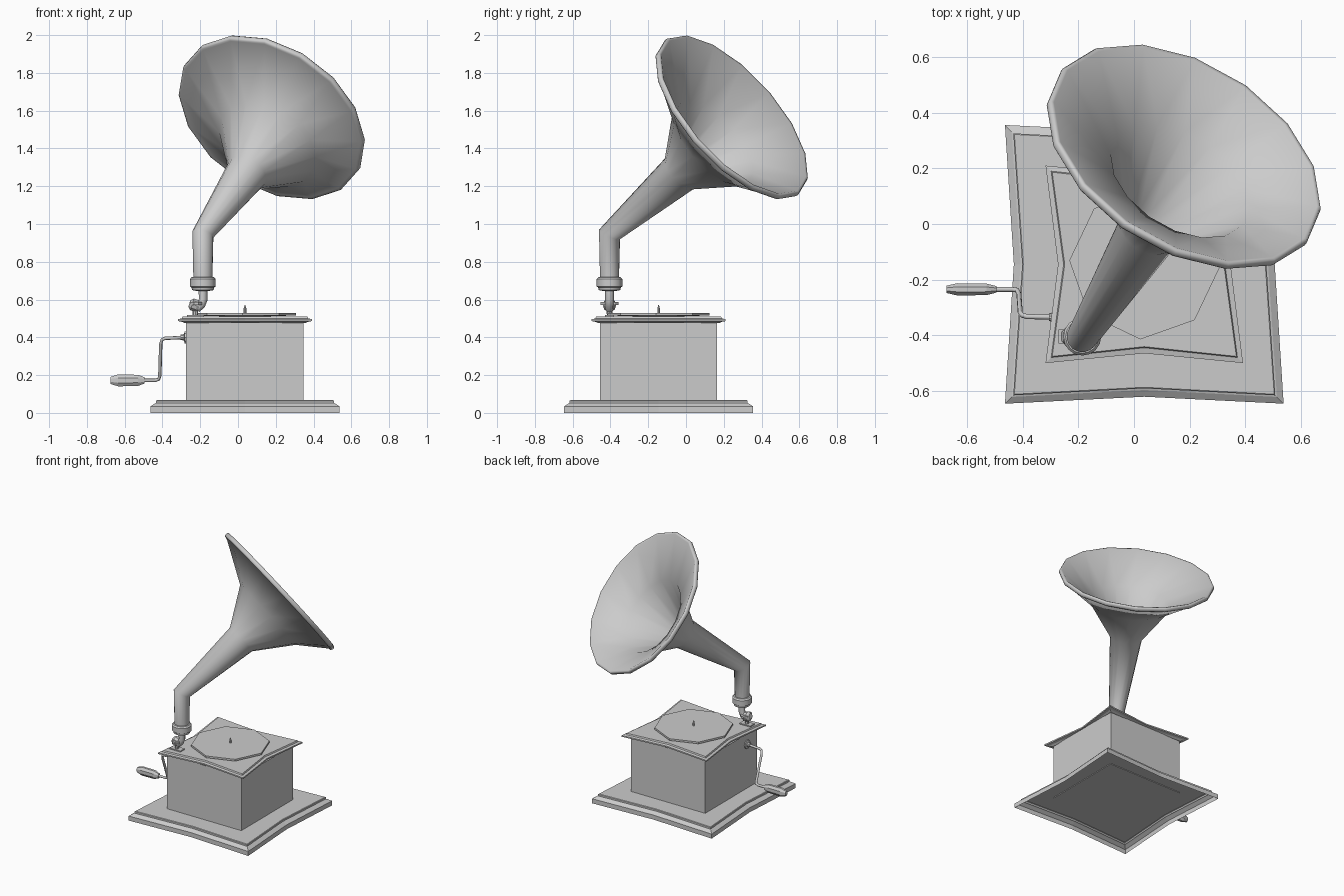
import bpy, bmesh, math
from mathutils import Vector

if "Cube" in bpy.data.objects:
    bpy.data.objects.remove(bpy.data.objects["Cube"])

CX, CY = 0.037, -0.145            # cabinet centre
PIVOT = Vector((-0.186, -0.405, 0.0))   # foot of the horn


def loft(name, rings, smooth=None, bottom=True, top=True):
    """Skin a list of equal-length rings, capping the ends if wanted."""
    bm = bmesh.new()
    vs = [[bm.verts.new(p) for p in ring] for ring in rings]
    n = len(rings[0])
    for a, b in zip(vs, vs[1:]):
        for i in range(n):
            j = (i + 1) % n
            bm.faces.new((a[i], a[j], b[j], b[i]))
    if bottom:
        bm.faces.new(vs[0][::-1])
    if top:
        bm.faces.new(vs[-1])
    bmesh.ops.recalc_face_normals(bm, faces=bm.faces)
    me = bpy.data.meshes.new(name)
    bm.to_mesh(me)
    bm.free()
    ob = bpy.data.objects.new(name, me)
    bpy.context.collection.objects.link(ob)
    if smooth:
        bpy.ops.object.select_all(action='DESELECT')
        ob.select_set(True)
        bpy.context.view_layer.objects.active = ob
        bpy.ops.object.shade_smooth_by_angle(angle=math.radians(smooth))
    return ob


def ring(c, u, v, ru, rv, n, phase=0.0):
    return [c + u * ru * math.cos(phase + math.tau * i / n)
            + v * rv * math.sin(phase + math.tau * i / n) for i in range(n)]


X, Y, Z = Vector((1, 0, 0)), Vector((0, 1, 0)), Vector((0, 0, 1))


def lathe(name, origin, axis, profile, n, flat=1.0, smooth=None, phase=0.0):
    """Turned part: profile of (distance along axis, radius)."""
    u = X if abs(axis.x) < 0.9 else Y
    u = (u - axis * u.dot(axis)).normalized()
    v = axis.cross(u)
    return loft(name, [ring(origin + axis * d, u, v, r * flat, r, n, phase)
                       for d, r in profile], smooth)


def tube(name, pts, r, n=8):
    """Round rod following a path of points."""
    pts = [Vector(p) for p in pts]
    rings = []
    u = None
    for i, p in enumerate(pts):
        t = (pts[min(i + 1, len(pts) - 1)] - pts[max(i - 1, 0)]).normalized()
        if u is None:
            u = t.orthogonal()
        u = (u - t * u.dot(t)).normalized()
        rings.append(ring(p, u, t.cross(u), r, r, n))
    return loft(name, rings, 50)


def plate(name, half, inset_x, inset_y, profile):
    """Moulded square slab, open underneath, with sides bowed inwards."""
    rings = []
    for off, z in profile:
        h = half + off
        mx, my = h - inset_x, h - inset_y
        rings.append([Vector((CX + x, CY + y, z)) for x, y in
                      ((-h, -h), (0, -my), (h, -h), (mx, 0),
                       (h, h), (0, my), (-h, h), (-mx, 0))])
    return loft(name, rings, bottom=False)


def box(name, x0, x1, y0, y1, z0, z1, top=True):
    return loft(name, [[Vector((x, y, z)) for x, y in
                        ((x0, y0), (x1, y0), (x1, y1), (x0, y1))] for z in (z0, z1)], top=top)


# Cabinet: hollow plinth, body and lid
plate("plinth", 0.501, 0.032, 0.025,
      [(0, 0.0), (0, 0.034), (-0.024, 0.05), (-0.03, 0.052), (-0.03, 0.064), (-0.034, 0.067)])
box("cabinet_body", CX - 0.312, CX + 0.31, CY - 0.31, CY + 0.308, 0.062, 0.478, top=False)
plate("cabinet_lid", 0.355, 0.045, 0.035,
      [(-0.08, 0.475), (-0.035, 0.475), (-0.022, 0.482), (0, 0.486), (0, 0.496),
       (-0.02, 0.5), (-0.024, 0.51)])

# Turntable and spindle
C = Vector((CX, CY, 0))
lathe("turntable", C, Z, [(0.508, 0.03), (0.516, 0.27), (0.53, 0.27)], 8,
      phase=math.radians(-3))
lathe("spindle", C, Z, [(0.528, 0.007), (0.553, 0.007), (0.57, 0.002)], 8)

# Horn: upright neck, mitred elbow, flaring bell with rolled rim and hollow inside
n_dir = Vector((0.42, 0.675, 0.607)).normalized()
side = Z.cross(n_dir).normalized()
elbow = PIVOT + Z * 0.945
mid = (Z + n_dir).normalized()
stretch = 1 / mid.dot(Z)
SIDES, PH = 16, -0.1
rings = [ring(PIVOT + Z * 0.68, side, Z.cross(side), 0.05, 0.05, SIDES, PH),
         ring(elbow, side, mid.cross(side), 0.056, 0.056 * stretch, SIDES, PH)]
throat = Vector((0.047, -0.031, 1.271))
flare = Vector((0.155, 0.136, 1.421))
mouth = Vector((0.18, 0.243, 1.566))
bell = [(throat, 0, 0.112), (flare, 0, 0.281), (mouth, -0.018, 0.522), (mouth, -0.02, 0.532),
        (mouth, -0.012, 0.54), (mouth, 0.004, 0.541), (mouth, 0.014, 0.535),
        (mouth, 0.012, 0.522), (flare, 0.025, 0.275), (throat, 0.015, 0.105),
        (elbow, 0.06, 0.05)]
for centre, d, r in bell:
    rings.append(ring(centre + n_dir * d, side, n_dir.cross(side), r, r, SIDES, PH))
loft("horn", rings, 85)
lathe("horn_collar", PIVOT, Z, [(0.645, 0.03), (0.65, 0.057), (0.664, 0.06), (0.669, 0.068),
                                (0.708, 0.068), (0.718, 0.06), (0.72, 0.045)], 16, smooth=35)

# Tone arm, sound box, needle and foot plate under the horn
px, py = PIVOT.x, PIVOT.y
tube("tone_arm", [(px, py, 0.66), (px + 0.002, py, 0.6), (px - 0.008, py, 0.575),
                  (px - 0.035, py, 0.55)], 0.023)
lathe("sound_box", Vector((px - 0.043, py, 0.57)), Vector((-0.95, 0, 0.3)).normalized(),
      [(-0.025, 0.026), (-0.012, 0.034), (0.014, 0.034), (0.03, 0.02)], 10)
lathe("sound_box_flange", Vector((px - 0.035, py, 0.57)), Z,
      [(0, 0.05), (0.016, 0.05)], 10, flat=0.7)
lathe("needle_holder", Vector((px - 0.04, py, 0.51)), Z, [(0, 0.014), (0.05, 0.016)], 8)
box("foot_plate", px - 0.085, px + 0.005, py - 0.025, py + 0.025, 0.508, 0.518)

# Winding crank: bearing, bent rod and grip
lathe("crank_bearing", Vector((-0.27, -0.335, 0.4)), -X,
      [(0, 0.033), (0.012, 0.033), (0.016, 0.018), (0.035, 0.014)], 10)
tube("crank_rod", [(-0.27, -0.335, 0.4), (-0.385, -0.333, 0.395), (-0.402, -0.328, 0.388),
                   (-0.409, -0.318, 0.365), (-0.414, -0.25, 0.195), (-0.42, -0.238, 0.178),
                   (-0.438, -0.235, 0.172), (-0.51, -0.235, 0.172)], 0.009)
lathe("crank_grip", Vector((-0.495, -0.235, 0.172)), -X,
      [(0, 0.018), (0.035, 0.032), (0.14, 0.034), (0.18, 0.02)],
      8, flat=0.7, phase=math.pi / 8)
